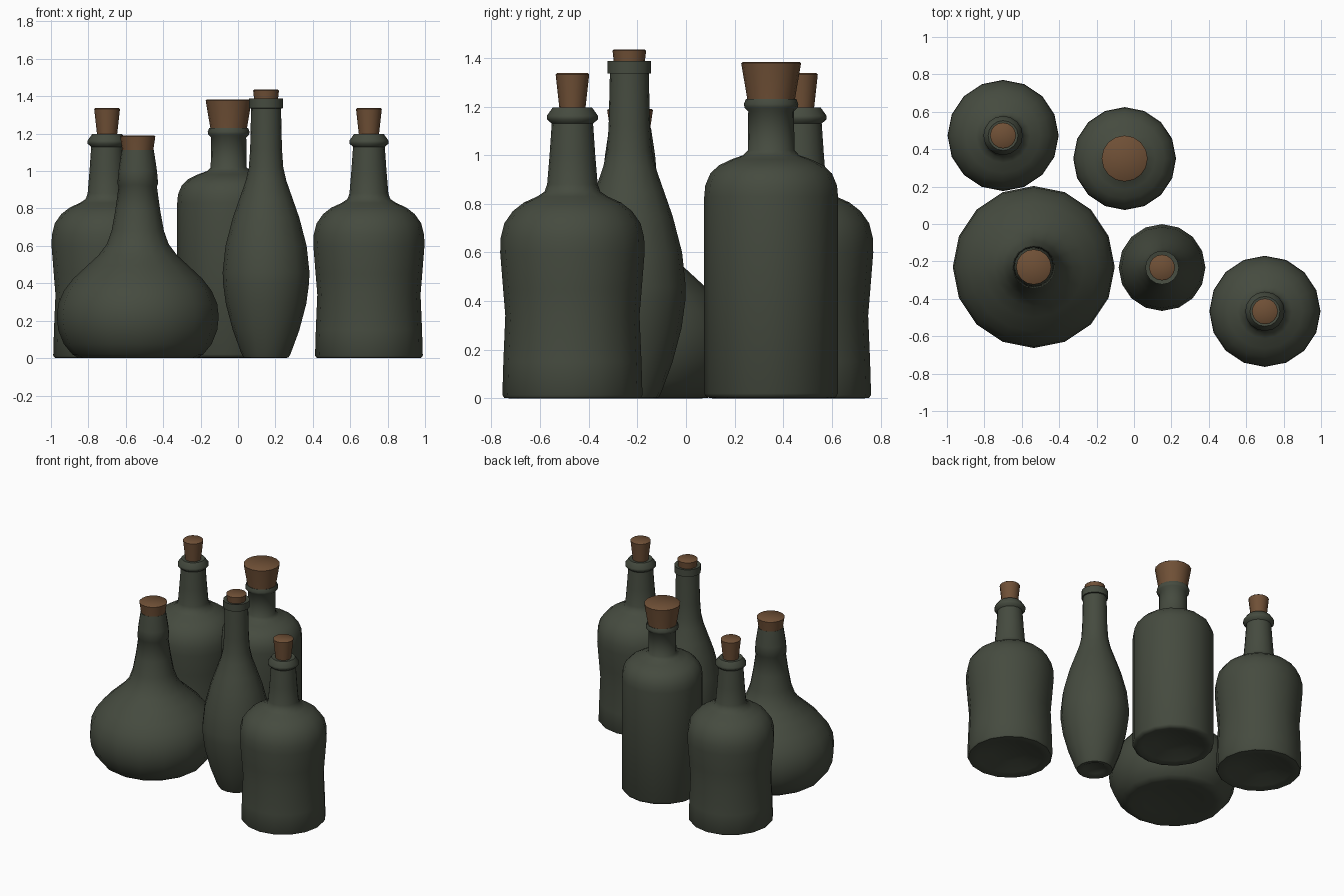
import bpy, bmesh, math

SIDES = 16


def material(name, rgb):
    m = bpy.data.materials.new(name)
    m.diffuse_color = (*rgb, 1)
    return m


GLASS = material("dark_green_glass", (0.060, 0.070, 0.050))
CORK = material("brown_cork", (0.160, 0.080, 0.037))


def lathe(name, profile, x, y, mat):
    """Turn an (r, z) profile around z; r = 0 gives a pole."""
    bm = bmesh.new()
    rings = []
    for r, z in profile:
        if r == 0:
            rings.append([bm.verts.new((0, 0, z))] * SIDES)
        else:
            rings.append([bm.verts.new((r * math.cos(2 * math.pi * i / SIDES),
                                        r * math.sin(2 * math.pi * i / SIDES), z))
                          for i in range(SIDES)])
    for a, b in zip(rings, rings[1:]):
        for i in range(SIDES):
            j = (i + 1) % SIDES
            bm.faces.new(list(dict.fromkeys((a[i], a[j], b[j], b[i]))))
    bmesh.ops.recalc_face_normals(bm, faces=bm.faces)
    me = bpy.data.meshes.new(name)
    bm.to_mesh(me)
    bm.free()
    me.materials.append(mat)
    ob = bpy.data.objects.new(name, me)
    ob.location = (x, y, 0)
    bpy.context.collection.objects.link(ob)
    bpy.ops.object.select_all(action='DESELECT')
    ob.select_set(True)
    bpy.context.view_layer.objects.active = ob
    bpy.ops.object.shade_smooth_by_angle(angle=math.radians(50))


def bottle(name, x, y, body, r0, z0, r1, z1):
    """Glass body, closed onto a tapered cork (r0 at lip z0, r1 at top z1)."""
    lathe(name, body + [(r0 - 0.01, z0 - 0.005)], x, y, GLASS)
    lathe(name + "_cork", [(0, z0 - 0.03), (r0 - 0.003, z0 - 0.03), (r0, z0),
                           (r1, z1 - 0.005), (r1 - 0.006, z1), (0, z1)], x, y, CORK)


# Squat waisted bottle, used twice
squat = [(0, 0.05), (0.12, 0.04), (0.22, 0.008), (0.255, 0), (0.28, 0.002), (0.288, 0.014),
         (0.284, 0.15), (0.276, 0.34), (0.285, 0.45), (0.297, 0.60), (0.295, 0.66),
         (0.28, 0.72), (0.245, 0.77), (0.20, 0.805), (0.145, 0.83), (0.115, 0.85),
         (0.104, 0.88), (0.094, 1.0), (0.085, 1.13), (0.105, 1.147), (0.105, 1.162),
         (0.08, 1.197)]
bottle("squat_bottle_back", -0.70, 0.473, squat, 0.054, 1.197, 0.069, 1.337)
bottle("squat_bottle_front", 0.70, -0.467, squat, 0.054, 1.197, 0.069, 1.337)

# Onion-shaped bottle
onion = [(0, 0.03), (0.20, 0.015), (0.29, 0), (0.32, 0.002), (0.35, 0.02), (0.395, 0.075),
         (0.425, 0.15), (0.433, 0.22), (0.425, 0.29), (0.395, 0.36), (0.345, 0.425),
         (0.27, 0.495), (0.21, 0.55), (0.165, 0.61), (0.14, 0.68), (0.12, 0.79),
         (0.102, 0.92), (0.109, 0.93), (0.103, 1.0), (0.086, 1.112)]
bottle("onion_bottle", -0.536, -0.23, onion, 0.083, 1.112, 0.094, 1.19)

# Straight-sided jug with a large stopper
jug = [(0, 0.05), (0.12, 0.04), (0.21, 0.008), (0.24, 0), (0.265, 0.004), (0.275, 0.02),
       (0.275, 0.83), (0.271, 0.875), (0.25, 0.925), (0.215, 0.958), (0.165, 0.982),
       (0.115, 1.0), (0.096, 1.02), (0.094, 1.18), (0.109, 1.195), (0.112, 1.21),
       (0.104, 1.23)]
bottle("jug_bottle", -0.05, 0.35, jug, 0.098, 1.23, 0.123, 1.383)

# Slender long-necked bottle
slender = [(0, 0.03), (0.07, 0.015), (0.10, 0), (0.12, 0.003), (0.132, 0.025), (0.178, 0.15),
           (0.215, 0.29), (0.23, 0.40), (0.232, 0.46), (0.217, 0.60), (0.178, 0.75),
           (0.143, 0.85), (0.108, 0.95), (0.092, 1.02), (0.085, 1.12), (0.080, 1.335),
           (0.090, 1.336), (0.090, 1.388)]
bottle("slender_bottle", 0.15, -0.233, slender, 0.064, 1.386, 0.069, 1.435)
